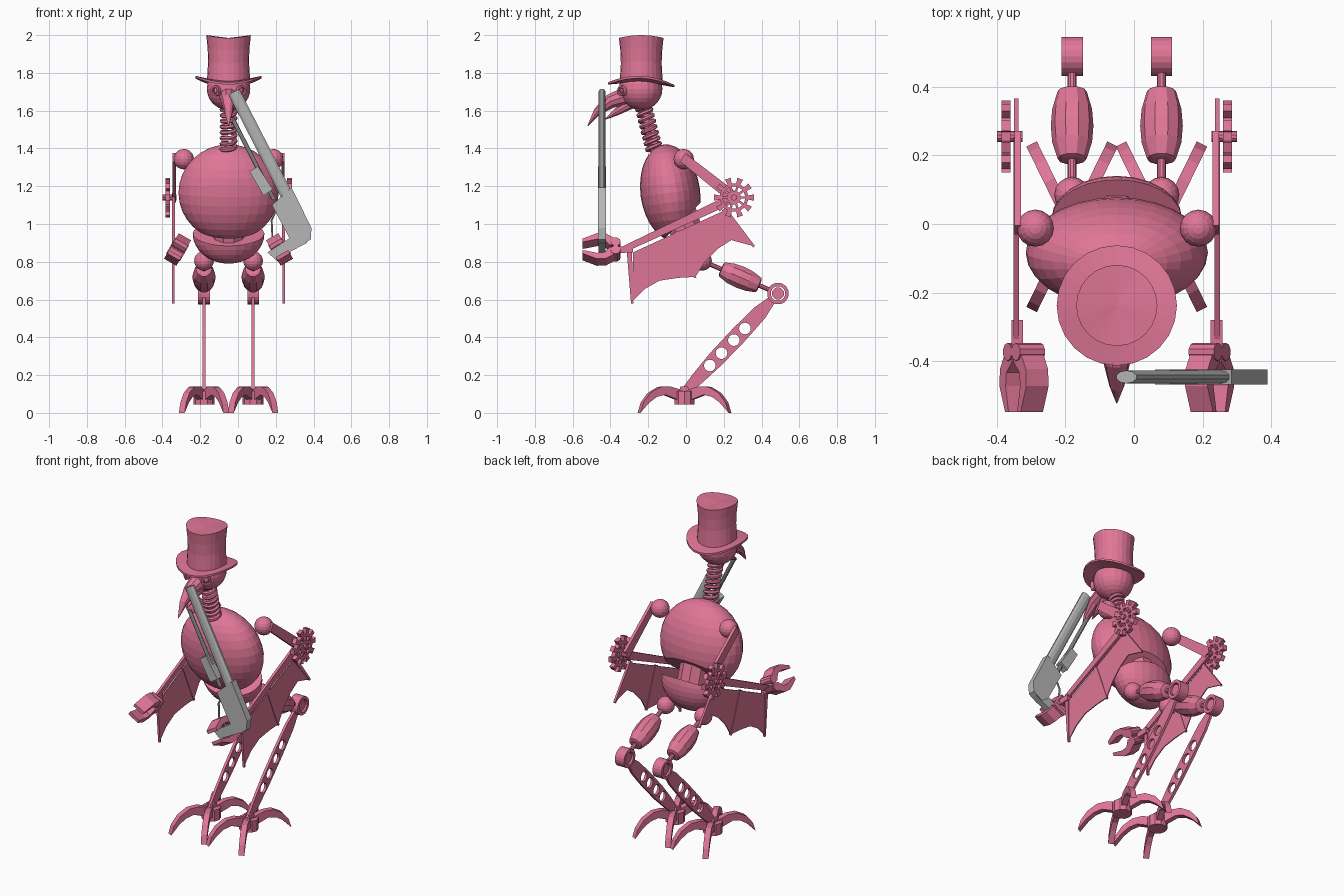
import bpy, bmesh, math
from mathutils import Matrix, Vector

if "Cube" in bpy.data.objects:
    bpy.data.objects.remove(bpy.data.objects["Cube"])

CX = -0.05  # mirror axis of the bird

def material(name, col):
    m = bpy.data.materials.new(name)
    m.diffuse_color = (*col, 1)
    m.use_nodes = True
    m.node_tree.nodes["Principled BSDF"].inputs["Base Color"].default_value = m.diffuse_color
    return m

PINK = material("rose pink", (0.74, 0.18, 0.31))
GREY = material("gun grey", (0.47, 0.47, 0.47))

def add(name, me, mat):
    for p in me.polygons:
        p.use_smooth = False
    me.materials.clear()
    me.materials.append(mat)
    ob = bpy.data.objects.new(name, me)
    bpy.context.collection.objects.link(ob)
    return ob

def curve_mesh(cu, M=Matrix()):
    ob = bpy.data.objects.new("tmp", cu)
    bpy.context.collection.objects.link(ob)
    dg = bpy.context.evaluated_depsgraph_get()
    me = bpy.data.meshes.new_from_object(ob.evaluated_get(dg))
    bpy.data.objects.remove(ob)
    me.transform(M)
    return me

def frame(o, ax, ay):
    ax, ay = Vector(ax).normalized(), Vector(ay).normalized()
    M = Matrix((ax, ay, ax.cross(ay))).transposed().to_4x4()
    M.translation = Vector(o)
    return M

def plate(name, loops, M, thick, mat=PINK):
    """Extruded outline; further loops are holes."""
    cu = bpy.data.curves.new(name, 'CURVE')
    cu.dimensions, cu.fill_mode, cu.extrude = '2D', 'BOTH', thick / 2
    for lp in loops:
        sp = cu.splines.new('POLY')
        sp.points.add(len(lp) - 1)
        for p, (x, y) in zip(sp.points, lp):
            p.co = (x, y, 0, 1)
        sp.use_cyclic_u = True
    return add(name, curve_mesh(cu, M), mat)

def side(x):   # outlines in (y, z)
    return frame((x, 0, 0), (0, 1, 0), (0, 0, 1))

def tube(name, pts, radii, mat=PINK, res=3):
    cu = bpy.data.curves.new(name, 'CURVE')
    cu.dimensions, cu.bevel_depth, cu.bevel_resolution = '3D', 1, res
    cu.use_fill_caps = True
    sp = cu.splines.new('POLY')
    sp.points.add(len(pts) - 1)
    for i, p in enumerate(sp.points):
        p.co = (*pts[i], 1)
        p.radius = radii[i] if isinstance(radii, (list, tuple)) else radii
    return add(name, curve_mesh(cu), mat)

def lathe(name, prof, cx, cy, n=24, deform=None):
    bm = bmesh.new()
    rings = [[bm.verts.new((r * math.cos(2 * math.pi * i / n), r * math.sin(2 * math.pi * i / n), z))
              for i in range(n)] for r, z in prof]
    for a, b in zip(rings, rings[1:]):
        for i in range(n):
            bm.faces.new((a[i], a[(i + 1) % n], b[(i + 1) % n], b[i]))
    for v in bm.verts:
        if deform:
            v.co.z += deform(v.co.x, v.co.y)
        v.co += Vector((cx, cy, 0))
    bmesh.ops.remove_doubles(bm, verts=bm.verts, dist=1e-5)
    bmesh.ops.recalc_face_normals(bm, faces=bm.faces)
    me = bpy.data.meshes.new(name)
    bm.to_mesh(me)
    return add(name, me, PINK)

def ball(name, c, r, tilt=0, cut=None, u=24, v=16):
    """Ellipsoid, optionally cut flat: cut = (point, normal removed)."""
    bm = bmesh.new()
    M = Matrix.Translation(c) @ Matrix.Rotation(tilt, 4, 'X') @ Matrix.Diagonal((*r, 1))
    bmesh.ops.create_uvsphere(bm, u_segments=u, v_segments=v, radius=1, matrix=M)
    if cut:
        g = bmesh.ops.bisect_plane(bm, geom=bm.verts[:] + bm.edges[:] + bm.faces[:],
                                   plane_co=cut[0], plane_no=cut[1], clear_outer=True)
        bmesh.ops.contextual_create(bm, geom=[e for e in g['geom_cut'] if isinstance(e, bmesh.types.BMEdge)])
    me = bpy.data.meshes.new(name)
    bm.to_mesh(me)
    return add(name, me, PINK)

def circle(c, r, n=20):
    return [(c[0] + r * math.cos(2 * math.pi * i / n), c[1] + r * math.sin(2 * math.pi * i / n)) for i in range(n)]

# body shell, waist and pelvis bowl
ball("body_shell", (CX, -0.083, 1.165), (0.265, 0.158, 0.258), math.radians(8),
     ((0, 0.075, 1.11), (0, 0.707, -0.707)), 28, 16)
tube("waist", [(CX, -0.03, 1.06), (CX, 0.02, 0.9)], 0.09)
ball("pelvis_bowl", (CX, 0.015, 0.95), (0.19, 0.125, 0.16), 0, ((0, 0.015, 0.95), (0, -0.5, 0.86)))

# coil neck
turns, n = 8, 14
a, b = Vector((CX, -0.165, 1.38)), Vector((CX, -0.225, 1.62))
tube("neck_spring", [a.lerp(b, i / (turns * n)) + Vector((0.036 * math.cos(2 * math.pi * i / n),
     0.036 * math.sin(2 * math.pi * i / n), 0.009 * math.sin(2 * math.pi * i / n)))
     for i in range(turns * n + 1)], 0.012, res=1)

# head, eyes, beak
ball("head", (CX, -0.24, 1.715), (0.115, 0.115, 0.112), u=20, v=14)
for s in (-1, 1):
    c = Vector((CX + s * 0.065, -0.335, 1.705))
    d = Vector((s * 0.6, -0.8, 0))
    plate("eye_ring", [circle((0, 0), 0.028, 14), circle((0, 0), 0.018, 14)],
          frame(c, d.cross(Vector((0, 0, 1))), (0, 0, 1)), 0.03)
    ball("eye", c, (0.016,) * 3, u=10, v=8)
tube("upper_beak", [(CX, -0.31, 1.68), (CX, -0.40, 1.65), (CX, -0.47, 1.595), (CX, -0.52, 1.52)],
     [0.052, 0.04, 0.022, 0.002])
tube("lower_beak", [(CX, -0.29, 1.64), (CX, -0.37, 1.592), (CX, -0.43, 1.553)], [0.032, 0.02, 0.002])

# top hat
lathe("hat_crown", [(0, 1.985), (0.118, 1.985), (0.111, 1.92), (0.108, 1.85), (0.114, 1.75), (0, 1.75)],
      CX, -0.237, 24, lambda x, y: 0.015 * (x / 0.118) ** 2)
lathe("hat_brim", [(0, 1.755), (0.11, 1.755), (0.175, 1.748), (0.175, 1.736), (0.11, 1.742), (0, 1.742)],
      CX, -0.237, 24, lambda x, y: 0.036 * (x / 0.175) ** 2 - 0.005 * (y / 0.175) ** 2 - 0.04 * y)

# outlines shared by both sides
ang = lambda r, deg: (0.254 + r * math.cos(math.radians(deg)), 1.14 + r * math.sin(math.radians(deg)))
gear = [ang(r, 36 * k + d) for k in range(10) for r, d in ((0.076, -8), (0.106, -9), (0.106, 9), (0.076, 8))]
gear_holes = [[ang(r, 36 * k + 18 + d) for r, d in ((0.036, -9), (0.06, -12), (0.06, 12), (0.036, 9))] for k in range(10)]
membrane = [(-0.28, 0.85), (0.2, 1.07), (0.35, 0.885), (0.24, 0.915), (0.17, 0.87), (0.1, 0.80), (0.05, 0.72),
            (-0.04, 0.715), (-0.14, 0.70), (-0.22, 0.655), (-0.285, 0.59)]
knee, ankle = Vector((0.487, 0.632)), Vector((-0.012, 0.105))
axis = (ankle - knee).normalized()
perp = Vector((-axis.y, axis.x))
L = (ankle - knee).length
half = [(0.04, 0.02), (0.14, 0.04), (0.3, 0.046), (0.48, 0.044), (0.62, 0.034), (L + 0.01, 0.02)]
shin = [knee + axis * t + perp * w for t, w in half] + [knee + axis * t - perp * w for t, w in reversed(half)]
shin_holes = [circle(knee + axis * t, 0.031, 16) for t in (0.255, 0.34, 0.435, 0.525)]
claw = [(0.02, 0.12), (0.09, 0.14), (0.15, 0.138), (0.21, 0.105), (0.25, 0.055), (0.268, 0),
        (0.215, 0.055), (0.17, 0.085), (0.12, 0.096), (0.02, 0.06)]
finger = [(-0.01, 0.005), (0.01, 0.05), (0.05, 0.075), (0.1, 0.078), (0.175, 0.045), (0.175, 0.025),
          (0.1, 0.042), (0.06, 0.038), (0.03, 0.005)]

for s, tag in ((-1, "left"), (1, "right")):
    X = lambda r: CX + s * r
    # arm and elbow wheel
    ball(tag + "_shoulder", (X(0.237), -0.012, 1.343), (0.054,) * 3, u=16, v=10)
    plate(tag + "_upper_arm", [[(-0.03, 1.33), (-0.005, 1.375), (0.27, 1.165), (0.235, 1.115)]], side(X(0.288)), 0.018)
    plate(tag + "_forearm", [[(0.25, 1.165), (0.26, 1.115), (-0.32, 0.852), (-0.335, 0.882)]], side(X(0.292)), 0.016)
    plate(tag + "_elbow_wheel", [gear] + gear_holes, side(X(0.322)), 0.026)
    tube(tag + "_elbow_axle", [(X(0.275), 0.254, 1.14), (X(0.349), 0.254, 1.14)], 0.016)
    # wing
    plate(tag + "_wing_membrane", [membrane], side(X(0.292)), 0.006)
    for p, q in (((-0.30, 0.86), (-0.285, 0.58)), ((-0.05, 0.96), (0.05, 0.715)), ((0.2, 1.08), (0.36, 0.88))):
        p, q = Vector(p), Vector(q)
        d = (q - p).normalized()
        w = Vector((-d.y, d.x))
        plate(tag + "_wing_bone", [[p - w * 0.014, p + w * 0.014, q + w * 0.006, q - w * 0.006]], side(X(0.292)), 0.013)
    # wrist and pincer hand
    plate(tag + "_wrist", [[(-0.28, 0.885), (-0.28, 0.85), (-0.37, 0.845), (-0.37, 0.88)]], side(X(0.29)), 0.034)
    o = Vector((-s * 0.5, 0, 0.866))
    w = Vector((0.866, 0, s * 0.5))
    c = Vector((X(0.27), -0.372, 0.865))
    for k in (-1, 1):
        plate(tag + "_finger", [finger], frame(c, (0, -1, 0), o * k), 0.075)
        m = c + o * k * 0.024
        tube(tag + "_knuckle", [m - w * 0.042, m + w * 0.042], 0.026)
    # thigh
    hip = Vector((X(0.13), 0.085, 0.805))
    kn = Vector((X(0.13), knee.x, knee.y))
    ball(tag + "_hip", hip, (0.052,) * 3, u=16, v=10)
    tube(tag + "_thigh_rod", [hip, hip.lerp(kn, 0.9)], 0.013)
    ts = (0.25, 0.26, 0.38, 0.5, 0.62, 0.745, 0.755)
    tube(tag + "_thigh", [hip.lerp(kn, t) for t in ts], [0.03, 0.042, 0.058, 0.062, 0.058, 0.043, 0.03])
    # knee, shin
    plate(tag + "_knee_ring", [circle(knee, 0.057), circle(knee, 0.038)], side(X(0.13)), 0.062)
    plate(tag + "_knee_pin", [circle(knee, 0.032)], side(X(0.13)), 0.045)
    plate(tag + "_shin", [shin] + shin_holes, side(X(0.13)), 0.016)
    # foot with four claws in a cross
    f = Vector((X(0.13), -0.008, 0))
    tube(tag + "_foot_hub", [f + Vector((0, 0, 0.045)), f + Vector((0, 0, 0.115))], 0.056)
    for k in (-1, 1):
        plate(tag + "_ankle_lug", [[(-0.04, 0.1), (-0.03, 0.14), (0.01, 0.14), (0.025, 0.1)]], side(f.x + k * 0.016), 0.012)
        for j in (-1, 1):
            plate(tag + "_claw", [claw], frame(f, (k * 0.115, j * 0.235, 0), (0, 0, 1)), 0.034)

# gun held upright across the front
GY = -0.445
G = frame((0, GY, 0), (1, 0, 0), (0, 0, 1))
barrel = tube("gun_barrel", [(-0.022, GY, 1.70), (0.27, GY, 1.13)], 0.034, GREY)
for v in barrel.data.vertices:
    v.co.y = GY + (v.co.y - GY) * 0.55
tube("gun_magazine", [(-0.025, GY, 1.55), (0.19, GY, 1.13)], 0.012, GREY)
plate("gun_pump", [[(0.061, 1.278), (0.105, 1.305), (0.185, 1.183), (0.135, 1.15)]], G, 0.044, GREY)
plate("gun_receiver", [[(0.283, 1.193), (0.389, 0.98), (0.385, 0.918), (0.325, 0.881), (0.28, 0.91), (0.18, 1.10)]], G, 0.044, GREY)
plate("gun_grip", [[(0.365, 0.90), (0.304, 0.945), (0.156, 0.85), (0.198, 0.812)]], G, 0.036, GREY)
guard = [(0.205, 1.08), (0.178, 1.02), (0.182, 0.93), (0.23, 0.895)]
tube("gun_trigger_guard", [(x, GY, z) for x, z in guard], 0.006, GREY, 1)
